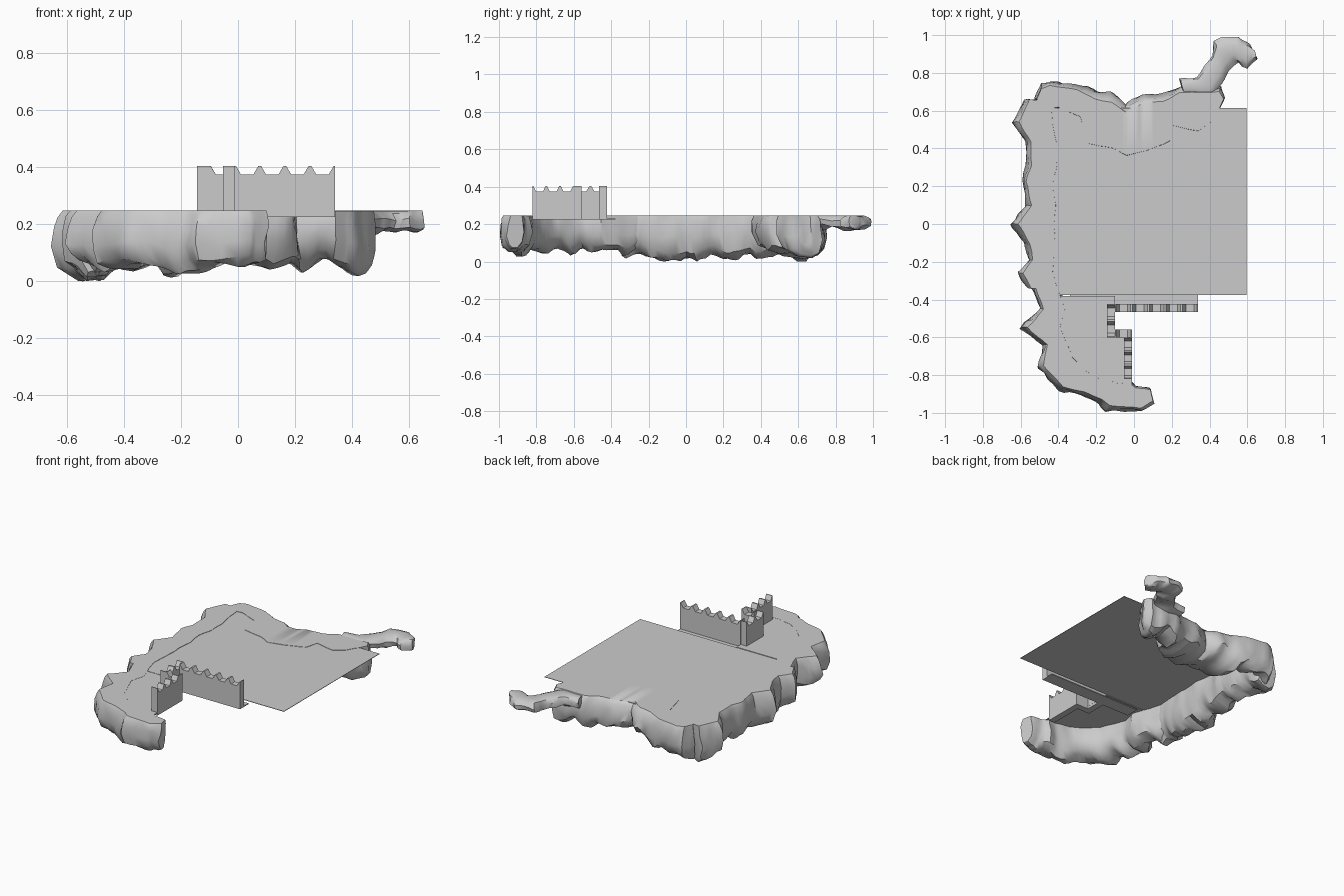
import bpy, bmesh, math
from mathutils import Vector, noise

cube = bpy.data.objects.get("Cube")
if cube:
    bpy.data.objects.remove(cube, do_unlink=True)

stone = bpy.data.materials.new("stone_grey")
stone.use_nodes = True
GREY = (0.6, 0.6, 0.6, 1)
stone.diffuse_color = GREY
stone.node_tree.nodes["Principled BSDF"].inputs["Base Color"].default_value = GREY

TOP = 0.247     # level of the plateau


def finish(name, bm, smooth=False):
    bmesh.ops.recalc_face_normals(bm, faces=bm.faces)
    mesh = bpy.data.meshes.new(name)
    bm.to_mesh(mesh)
    bm.free()
    mesh.materials.append(stone)
    ob = bpy.data.objects.new(name, mesh)
    bpy.context.collection.objects.link(ob)
    if smooth:
        bpy.ops.object.select_all(action='DESELECT')
        ob.select_set(True)
        bpy.context.view_layer.objects.active = ob
        bpy.ops.object.shade_smooth_by_angle(angle=math.radians(40))
    return ob


def prism(name, points, direction):
    """Extrude a flat outline along a direction."""
    bm = bmesh.new()
    face = bm.faces.new([bm.verts.new(p) for p in points])
    new = bmesh.ops.extrude_face_region(bm, geom=[face])["geom"]
    bmesh.ops.translate(bm, vec=direction,
                        verts=[v for v in new if isinstance(v, bmesh.types.BMVert)])
    return finish(name, bm)


def slab(name, outline, top, thick):
    return prism(name, [(x, y, top) for x, y in outline], Vector((0, 0, -thick)))


# Rock cross-section: across (outer 0 to inner 1), down (top 0 to bottom 1)
CLIFF = [(.16, 0), (.08, .1), (.03, .3), (0, .6), (.08, .86), (.3, 1), (.65, .97),
         (.9, .82), (1, .5), (.99, .15), (.95, 0)]
BOULDER = [(.3, 0), (.12, .12), (0, .4), (.05, .75), (.3, 1), (.65, 1),
           (.95, .75), (1, .4), (.88, .12), (.7, 0)]


def rock(name, outer, inner, depth, section=CLIFF, rough=0.024):
    """Loft a rugged cliff between its outer and inner rims."""
    bm = bmesh.new()
    rings = []
    steps = 4
    count = (len(outer) - 1) * steps
    for i in range(count + 1):
        k = min(i // steps, len(outer) - 2)
        t = i / steps - k
        a = Vector(outer[k]).lerp(Vector(outer[k + 1]), t)
        b = Vector(inner[k]).lerp(Vector(inner[k + 1]), t)
        mid = a.lerp(b, 0.5)
        drop = depth * (0.95 + 0.25 * noise.noise(Vector((mid.x * 11, mid.y * 11, 4))))
        drop *= 0.92 if i in (0, count) else 1
        ring = []
        for u, v in section:
            p = a.lerp(b, u)
            jitter = noise.noise_vector(Vector((p.x * 15, p.y * 15, v * 2))) * rough
            side = min(0.7, 0.25 + v * 2)
            z = TOP - drop * v + jitter.z * min(1, v * 3)
            ring.append(bm.verts.new((p.x + jitter.x * side, p.y + jitter.y * side,
                                      min(TOP, max(z, 0)))))
        rings.append(ring)
    n = len(section)
    for r, s in zip(rings, rings[1:]):
        for j in range(n):
            bm.faces.new((r[j], r[(j + 1) % n], s[(j + 1) % n], s[j]))
    bm.faces.new(rings[0])
    bm.faces.new(rings[-1])
    return finish(name, bm, True)


def wall(name, start, end, side, teeth):
    """Battlement wall with tapered merlons; side is the thickness vector."""
    a, b = Vector(start), Vector(end)
    pitch = 1 / teeth
    profile = [(0, .225), (0, .403)]
    for i in range(teeth):
        x = i * pitch
        profile += [(x + .06 * pitch, .403), (x + .26 * pitch, .373),
                    (x + .74 * pitch, .373), (x + .94 * pitch, .403)]
    profile += [(1, .403), (1, .225)]
    points = [(*a.lerp(b, t), z) for t, z in profile]
    return prism(name, points, Vector((*side, 0)))


# Flat ground and lower terrace
slab("courtyard_ground", [(-.46, -.375), (.595, -.375), (.595, .615), (-.46, .615)], .245, .003)
slab("front_terrace", [(-.46, -.38), (-.1, -.38), (-.1, -.57), (-.01, -.57),
                       (-.01, -.87), (-.28, -.84), (-.42, -.62)], .246, .004)
slab("gate_ledge", [(-.34, -.465), (.34, -.465), (.34, -.377), (-.34, -.377)], .231, .006)

# Cliffs
rock("left_cliff",
     [(-.575, .66), (-.6, .62), (-.645, .54), (-.575, .44), (-.57, .31), (-.6, .23),
      (-.57, .1), (-.655, 0), (-.58, -.1), (-.56, -.19), (-.62, -.26), (-.56, -.34)],
     [(-.45, .65), (-.43, .61), (-.42, .53), (-.4, .43), (-.4, .31), (-.42, .21),
      (-.41, .1), (-.41, 0), (-.41, -.1), (-.42, -.19), (-.42, -.26), (-.46, -.34)], .225)

rock("back_cliff",
     [(-.52, .67), (-.5, .74), (-.45, .755), (-.3, .74), (-.2, .71), (-.12, .69), (-.05, .64),
      (.05, .69), (.15, .69), (.25, .73), (.38, .74), (.46, .73), (.48, .67)],
     [(-.48, .6), (-.45, .605), (-.4, .61), (-.28, .56), (-.25, .41), (-.12, .39), (-.04, .35),
      (.07, .37), (.19, .43), (.21, .51), (.34, .48), (.4, .53), (.45, .61)], .207)

rock("back_spur",
     [(.24, .77), (.33, .78), (.37, .83), (.415, .89), (.42, .96), (.47, .985),
      (.55, 1), (.6, .96), (.64, .92)],
     [(.27, .68), (.42, .68), (.48, .77), (.5, .81), (.54, .845), (.555, .855),
      (.57, .835), (.6, .82), (.65, .87)], .075, BOULDER, .018)

rock("front_cliff",
     [(-.55, -.24), (-.54, -.34), (-.5, -.45), (-.6, -.55), (-.48, -.64), (-.51, -.76),
      (-.4, -.88), (-.28, -.9), (-.18, -.95), (-.15, -.99), (.04, -.995), (.1, -.95)],
     [(-.43, -.24), (-.4, -.33), (-.36, -.45), (-.38, -.55), (-.35, -.63), (-.32, -.7),
      (-.25, -.77), (-.17, -.82), (-.08, -.84), (-.02, -.83), (.01, -.86), (.085, -.87)], .205)

# Battlements
wall("long_wall", (-.1, -.465), (.34, -.465), (0, .042), 5)
wall("side_wall", (-.143, -.6), (-.143, -.423), (.042, 0), 2)
wall("link_wall", (-.101, -.6), (-.01, -.6), (0, .042), 1)
wall("front_wall", (-.053, -.82), (-.053, -.6), (.043, 0), 3)
